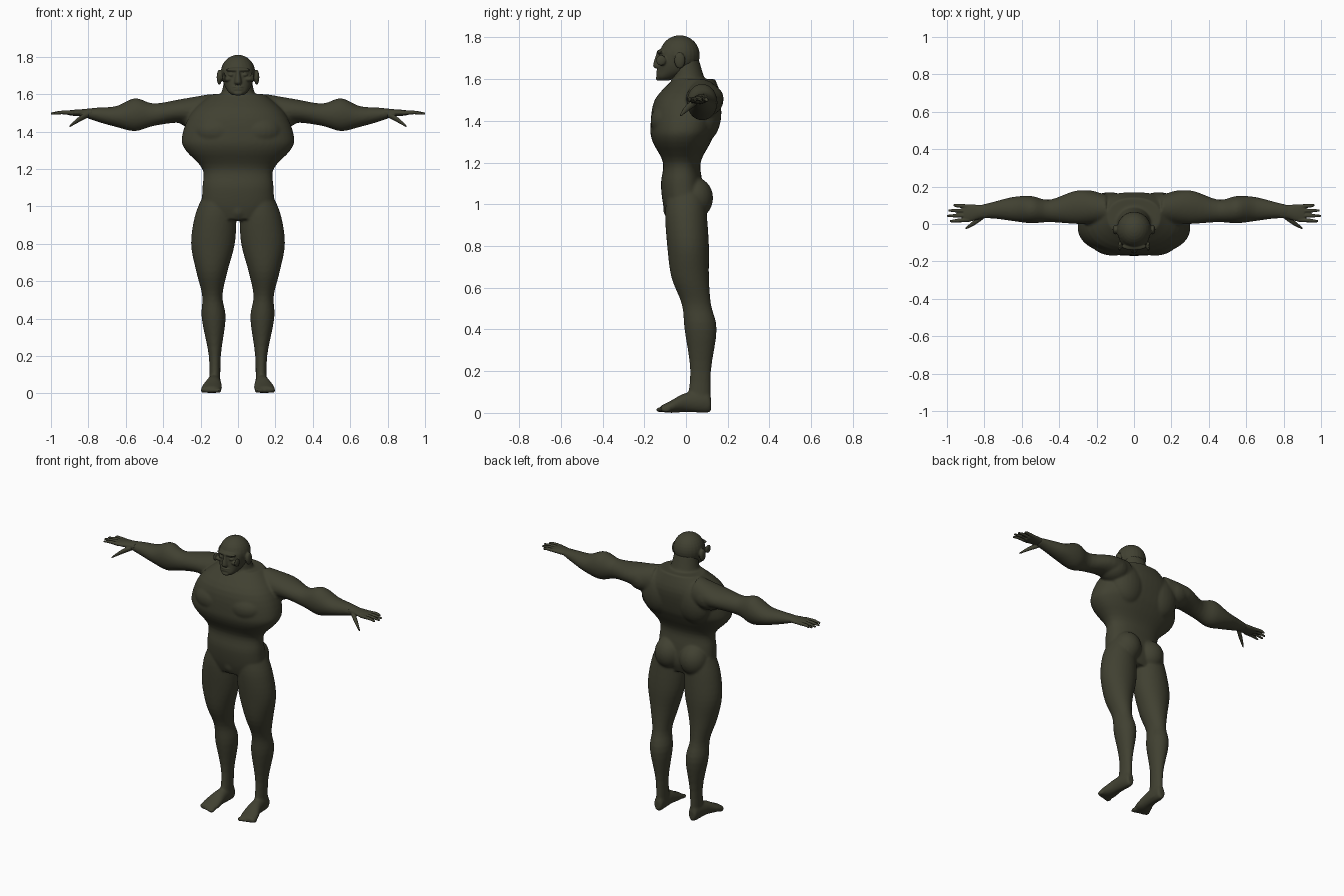
import bpy, bmesh, math
from mathutils import Matrix

cube = bpy.data.objects.get("Cube")
if cube:
    bpy.data.objects.remove(cube)

skin = bpy.data.materials.new("dark olive skin")
skin.use_nodes = True
olive = (.052, .052, .031, 1)
skin.diffuse_color = olive
skin.node_tree.nodes["Principled BSDF"].inputs["Base Color"].default_value = olive

ARM_HEIGHT = 1.5
EYE_HEIGHT = 1.7
SIDES = (1, -1)


def catmull(before, start, end, after, t):
    """Smooth in-between section."""
    result = []
    for p, q, r, s in zip(before, start, end, after):
        slope_in, slope_out = (r - p) / 2, (s - q) / 2
        gap = q - r
        result.append(q + slope_in * t - (3 * gap + 2 * slope_in + slope_out) * t ** 2
                      + (2 * gap + slope_in + slope_out) * t ** 3)
    return result


def loft(bm, axis, sections, side=1, power=2, count=32, steps=4):
    """Skin rounded sections (position, centre u, centre v, radius u, radius v) along an axis."""
    padded = [sections[0], *sections, sections[-1]]
    dense = [catmull(*padded[i:i + 4], k / steps)
             for i in range(len(sections) - 1) for k in range(steps)]
    dense.append(sections[-1])
    loops = []
    for position, centre_u, centre_v, radius_u, radius_v in dense:
        loop = []
        for k in range(count):
            angle = math.tau * k / count
            c, s = math.cos(angle), math.sin(angle)
            u = centre_u + radius_u * math.copysign(abs(c) ** (2 / power), c)
            v = centre_v + radius_v * math.copysign(abs(s) ** (2 / power), s)
            x, y, z = {"x": (position, u, v), "y": (u, position, v), "z": (u, v, position)}[axis]
            loop.append(bm.verts.new((x * side, y, z)))
        loops.append(loop)
    faces = [bm.faces.new(loops[0]), bm.faces.new(loops[-1])]
    for lower, upper in zip(loops, loops[1:]):
        for k in range(count):
            faces.append(bm.faces.new((lower[k], upper[k], upper[k - 1], lower[k - 1])))
    bmesh.ops.recalc_face_normals(bm, faces=faces)


def ball(bm, centre, radii):
    """Muscle or facial feature: a stretched sphere."""
    matrix = Matrix.Translation(centre) @ Matrix.Diagonal((*radii, 1))
    bmesh.ops.create_uvsphere(bm, u_segments=24, v_segments=16, radius=1, matrix=matrix)


def pair(bm, centre, radii):
    """The same ball on both sides."""
    x, y, z = centre
    for side in SIDES:
        ball(bm, (x * side, y, z), radii)


def finish(name, bm, height, voxel, smoothing):
    """Fuse the overlapping forms into one smooth skin."""
    mesh = bpy.data.meshes.new(name)
    bm.to_mesh(mesh)
    bm.free()
    mesh.materials.append(skin)
    mesh.shade_smooth()
    part = bpy.data.objects.new(name, mesh)
    part.location.z = height
    bpy.context.collection.objects.link(part)
    fuse = part.modifiers.new("fuse", "REMESH")
    fuse.mode = "VOXEL"
    fuse.voxel_size = voxel
    fuse.use_smooth_shade = True
    relax = part.modifiers.new("relax", "SMOOTH")
    relax.iterations = smoothing


# Torso: narrow waist, flared rib cage, sloping shoulders (height, y, half width, half depth)
body = bmesh.new()
torso = [(.93, -.01, .15, .08), (1, -.01, .19, .1), (1.1, -.02, .19, .1), (1.2, -.02, .19, .09),
         (1.3, -.02, .28, .14), (1.37, -.01, .3, .16), (1.5, .01, .25, .16), (1.6, .04, .14, .1)]
loft(body, "z", [(z, 0, y, width, depth) for z, y, width, depth in torso], power=2.3, count=48)

# Neck and groin
loft(body, "z", [(1.5, 0, .03, .13, .1), (1.6, 0, .01, .09, .08), (1.7, 0, 0, .07, .06)])
ball(body, (0, -.06, .98), (.05, .05, .06))

# Buttocks, back, chest and shoulder muscles
pair(body, (.09, .04, 1.03), (.09, .09, .1))
pair(body, (.13, .09, 1.44), (.12, .08, .14))
pair(body, (.11, -.08, 1.4), (.13, .09, .09))
pair(body, (.24, .09, ARM_HEIGHT), (.1, .09, .08))

# Limb sections
leg = [(1.05, .11, 0, .08, .09), (.95, .12, 0, .11, .1), (.8, .134, .01, .117, .1),
       (.65, .14, .02, .083, .09), (.52, .137, .05, .054, .07), (.4, .13, .07, .064, .077),
       (.2, .124, .07, .032, .05), (.02, .124, .06, .03, .06)]
foot = [(.12, .125, .04, .02, .03), (.1, .125, .05, .03, .05), (0, .13, .05, .04, .046),
        (-.07, .14, .03, .055, .03), (-.12, .145, .02, .05, .015)]
arm = [(.15, .08, 0, .08, .1), (.3, .09, .01, .09, .064), (.45, .07, -.01, .06, .06),
       (.55, .077, -.01, .073, .088), (.65, .08, -.02, .064, .056), (.75, .074, -.01, .045, .038),
       (.83, .065, 0, .035, .02)]
for side in SIDES:
    loft(body, "z", leg, side)
    loft(body, "y", foot, side)
    loft(body, "x", [(x, y, ARM_HEIGHT + z, depth, rise) for x, y, z, depth, rise in arm], side)
    # Toes, the big one innermost
    for i in range(5):
        ball(body, (side * (.104 + i * .021), i * .006 - .12, .015),
             (.011 if i else .016, .025, .013))
finish("body", body, 0, .0075, 5)

# Head: skull and face, measured from eye height
head = bmesh.new()
ball(head, (0, -.03, .015), (.092, .096, .095))
face = [(-.106, -.105, .03, .025), (-.09, -.09, .05, .05), (-.06, -.06, .07, .075),
        (-.02, -.05, .082, .08), (.03, -.04, .085, .086), (.07, -.03, .07, .07)]
loft(head, "z", [(z, 0, y, width, depth) for z, y, width, depth in face], power=2.3)

# Nose, brow, lips and chin
loft(head, "z", [(.03, 0, -.12, .008, .02), (-.035, 0, -.13, .02, .028), (-.05, 0, -.12, .015, .02)])
ball(head, (0, -.12, .03), (.066, .02, .012))
for lip in (-.062, -.075):
    ball(head, (0, -.13, lip), (.03, .014, .006))
ball(head, (0, -.13, -.096), (.026, .015, .012))

# Eyes, cheekbones, cheek flares, ears
pair(head, (.036, -.12, .003), (.016, .013, .01))
pair(head, (.055, -.11, -.02), (.026, .02, .014))
pair(head, (.077, -.12, -.01), (.009, .024, .026))
pair(head, (.1, -.03, -.01), (.014, .026, .04))
finish("head", head, EYE_HEIGHT, .0045, 2)

# Hands: palm, four fingers, thumb, measured from arm height
palm = [(.78, .067, 0, .036, .024), (.82, .065, 0, .036, .02), (.87, .06, 0, .046, .017),
        (.91, .058, 0, .046, .012)]
for side, name in zip(SIDES, ("left_hand", "right_hand")):
    hand = bmesh.new()
    loft(hand, "x", palm, side)
    for i, tip in enumerate((.985, 1, .993, .965)):
        y = .022 + i * .024
        fan = (i - 1.5) * .005
        loft(hand, "x", [(.88, y, 0, .011, .011), (.94, y + fan / 2, .002, .01, .01),
                         (tip, y + fan, -.004, .006, .006)], side)
    loft(hand, "x", [(.8, .045, -.01, .015, .015), (.85, .01, -.035, .015, .015),
                     (.9, -.024, -.072, .006, .006)], side)
    finish(name, hand, ARM_HEIGHT, .004, 2)
